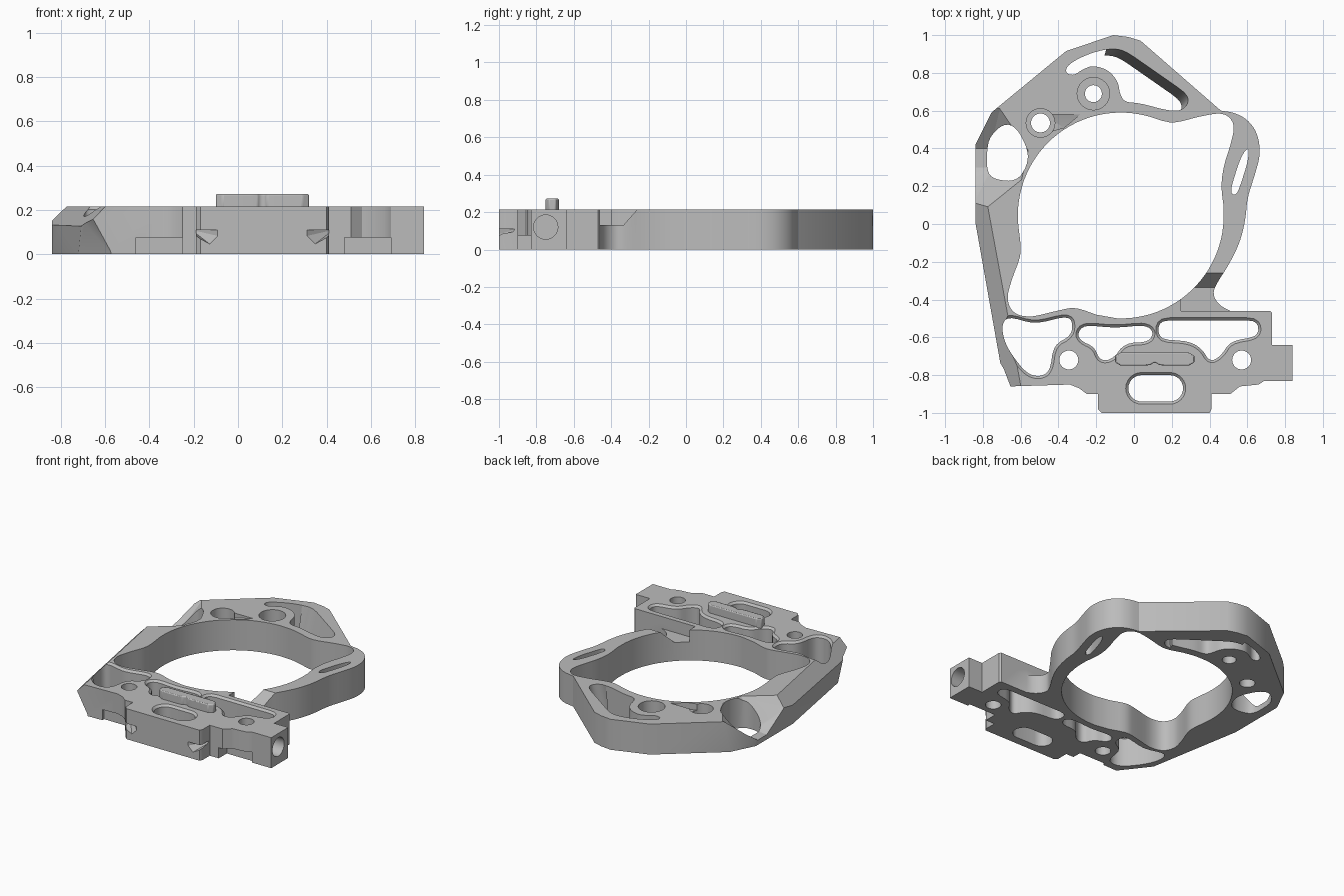
import bpy, bmesh
from math import sin, cos, radians, pi
from mathutils import Vector, Matrix

old = bpy.data.objects.get("Cube")
if old:
    bpy.data.objects.remove(old, do_unlink=True)

TOP = .215
grey = bpy.data.materials.new("machined grey")
grey.use_nodes = True
grey.diffuse_color = (.5, .5, .5, 1)
grey.node_tree.nodes["Principled BSDF"].inputs["Base Color"].default_value = (.5, .5, .5, 1)


def make_object(name, bm):
    bmesh.ops.recalc_face_normals(bm, faces=bm.faces)
    mesh = bpy.data.meshes.new(name)
    bm.to_mesh(mesh)
    bm.free()
    mesh.materials.append(grey)
    obj = bpy.data.objects.new(name, mesh)
    bpy.context.collection.objects.link(obj)
    return obj


def soften(points, closed=True, rounds=2):
    """Round the corners of a polyline by repeated corner cutting."""
    pts = [Vector(p) for p in points]
    for _ in range(rounds):
        out = []
        for i in range(len(pts) if closed else len(pts) - 1):
            a, b = pts[i], pts[(i + 1) % len(pts)]
            step = (b - a) * min(.25, .03 / max((b - a).length, .001))
            out += [a + step, b - step]
        pts = out if closed else [pts[0]] + out[1:-1] + [pts[-1]]
    return pts


def arc(cx, cy, r, start, end, count):
    return [Vector((cx + r * cos(radians(start + (end - start) * i / count)),
                    cy + r * sin(radians(start + (end - start) * i / count))))
            for i in range(count + 1)]


def offset(pts, dist):
    """Move a closed outline outwards."""
    n = len(pts)
    area = sum(pts[i - 1].cross(pts[i]) for i in range(n))
    sign = 1 if area > 0 else -1
    out = []
    for i in range(n):
        t = (pts[(i + 1) % n] - pts[i - 1]).normalized()
        out.append(pts[i] + Vector((t.y, -t.x)) * dist * sign)
    return out


def loft(name, low, high, z0, z1):
    bm = bmesh.new()
    a = [bm.verts.new((p[0], p[1], z0)) for p in low]
    b = [bm.verts.new((p[0], p[1], z1)) for p in high]
    n = len(a)
    bm.faces.new(a[::-1])
    bm.faces.new(b)
    for i in range(n):
        j = (i + 1) % n
        bm.faces.new((a[i], a[j], b[j], b[i]))
    return make_object(name, bm)


def hull(name, points):
    bm = bmesh.new()
    for p in points:
        bm.verts.new(p)
    res = bmesh.ops.convex_hull(bm, input=bm.verts)
    loose = [v for v in bm.verts if not v.link_faces]
    bmesh.ops.delete(bm, geom=loose, context='VERTS')
    return make_object(name, bm)


def box(name, x0, x1, y0, y1, z0, z1):
    return hull(name, [(x, y, z) for x in (x0, x1) for y in (y0, y1) for z in (z0, z1)])


def cut(cutter):
    mod = frame.modifiers.new("cut", 'BOOLEAN')
    mod.operation = 'DIFFERENCE'
    mod.solver = 'EXACT'
    mod.object = cutter
    cutter.hide_render = True
    bpy.context.view_layer.objects.active = frame
    bpy.ops.object.modifier_apply(modifier=mod.name)
    bpy.data.objects.remove(cutter, do_unlink=True)


def pocket(pts, rim=True):
    """Through pocket with a chamfered upper rim."""
    cut(loft("pocket_cutter", pts, pts, -.1, .4))
    if rim:
        cut(loft("rim_cutter", pts, offset(pts, .03), TOP - .014, TOP + .016))


def bore(x, y, r, z0=-.1):
    ring = arc(x, y, r, 0, 360, 32)[:-1]
    cut(loft("bore_cutter", ring, ring, z0, .4))


# Frame outline: stepped front bar, flowing right arm, faceted back and left
front = [(-.66, -.86), (-.34, -.85), (-.29, -.87), (-.25, -.9), (-.19, -.9), (-.19, -.98),
         (-.17, -1), (.4, -1), (.41, -.98), (.41, -.9), (.51, -.9), (.56, -.86), (.66, -.85),
         (.69, -.83), (.84, -.83), (.84, -.64), (.73, -.64), (.73, -.47), (.72, -.46)]
arm = soften([(.51, -.46), (.45, -.43), (.415, -.37), (.44, -.31), (.5, -.22), (.56, -.1),
              (.59, .02), (.6, .14), (.64, .26), (.67, .37), (.655, .48), (.6, .555),
              (.53, .59), (.46, .6)], closed=False)
back = [(.035, .97), (-.03, .99), (-.11, 1), (-.36, .915), (-.755, .59), (-.84, .42),
        (-.84, .01), (-.7, -.78)]
outline = front + arm + back
frame = loft("frame", outline, outline, 0, TOP)

# Large opening: circle with two lobes
lobe_right = [(.475, .09), (.46, .2), (.475, .31), (.515, .43), (.535, .53), (.48, .59),
              (.37, .575), (.2, .53), (.09, .566)]
lobe_left = [(-.607, -.05), (-.595, -.16), (-.65, -.3), (-.675, -.4), (-.64, -.475),
             (-.55, -.495), (-.39, -.455), (-.31, -.44), (-.2, -.48)]
opening = (soften(lobe_right, False) + arc(-.07, .045, .545, 75, 188, 28)
           + soften(lobe_left, False) + arc(-.07, .045, .545, 268, 358, 24))
cut(loft("opening_cutter", opening, opening, -.1, .4))

# Bar pockets
pocket(soften([(-.7, -.53), (-.665, -.49), (-.525, -.53), (-.365, -.49), (-.325, -.51),
               (-.33, -.59), (-.425, -.64), (-.445, -.78), (-.5, -.81), (-.57, -.79),
               (-.65, -.69), (-.69, -.61)]))
pocket(soften([(-.3, -.58), (-.265, -.535), (-.1, -.55), (.06, -.535), (.105, -.57), (.08, -.625),
               (-.05, -.63), (-.11, -.715), (-.18, -.725), (-.21, -.65), (-.28, -.62)]))
pocket(soften([(.13, -.51), (.655, -.51), (.66, -.595), (.51, -.62), (.46, -.7), (.4, -.73),
               (.36, -.66), (.29, -.62), (.13, -.61)]))
# Front slot
pocket(arc(.04, -.87, .07, 90, 270, 12) + arc(.19, -.87, .07, -90, 90, 12))

# Back window around the boss, with a leaning outer wall
window = soften([(-.365, .8), (-.35, .845), (-.245, .9), (-.13, .93), (-.05, .92), (.28, .69),
                 (.29, .64), (.25, .6), (.18, .6), (.03, .64), (-.05, .645), (-.075, .69),
                 (-.085, .755), (-.135, .815), (-.215, .84), (-.27, .82), (-.32, .785)])
lean = [p - Vector((.035, .035)) if p.x + p.y > .8 else p for p in window]
cut(loft("window_cutter", lean, window, -.001, TOP + .001))

# Right arm slot and left window
pocket(soften([(.595, .4), (.61, .39), (.6, .32), (.55, .165), (.525, .15), (.51, .18),
               (.56, .34)]), rim=False)
pocket(soften([(-.775, .45), (-.69, .535), (-.62, .51), (-.56, .39), (-.565, .31),
               (-.62, .225), (-.74, .235), (-.78, .28)]), rim=False)

# Bores and counterbores
for x, y, r, z in ((-.345, -.72, .05, -.1), (.57, -.72, .05, -.1), (-.215, .69, .045, -.1),
                   (-.215, .69, .086, .13), (-.495, .535, .05, -.1), (-.495, .535, .076, .1)):
    bore(x, y, r, z)
# Shallow tapering groove beside the left bore
cut(hull("groove_cutter", [(-.48, .58, .17), (-.37, .51, .17), (-.48, .48, .17),
                           (-.48, .58, .25), (-.285, .58, TOP), (-.285, .58, .25),
                           (-.37, .51, .25), (-.48, .48, .25)]))

# Lowered neck between ring and bar, with a ramp
cut(hull("neck_cutter", [(x, y, z) for x in (.25, .6) for y, z in
                         ((-.46, .13), (-.335, .13), (-.26, TOP), (-.26, .3), (-.46, .3))]))

# Left edge chamfer
start, end = Vector((-.84, .45, TOP)), Vector((-.56, -1.07, TOP))
outward = Vector((-.98, -.18, 0))
cut(hull("chamfer_cutter", [p + d for p in (start, end) for d in
                            (Vector((0, 0, 0)), Vector((0, 0, .1)),
                             outward * .2 - Vector((0, 0, .207)),
                             outward * .2 + Vector((0, 0, .1)))]))
# Undercut front left corner
cut(hull("corner_cutter", [(-.65, -.88, .17), (-.55, -.88, -.01), (-.72, -.74, .17),
                           (-.72, -.66, -.01), (-.8, -.95, -.01), (-.8, -.95, .17)]))
# Valley across the left window
valley = [(-.595, .235), (-.9, -.01), (-.56, .39), (-.71, .61), (-.9, .66)]
cut(hull("valley_cutter", [(x, y, z) for x, y in valley for z in (TOP, .3)]
         + [(-.9, .3, .03), (-.9, .4, .03), (-.76, .3, .04), (-.76, .4, .04)]))

# Front corner notches and undercuts below the front ledges
for mid, side in ((-.19, 1), (.41, -1)):
    cut(hull("notch_cutter", [(mid - side * .02, -1.01, .11), (mid - side * .02, -.9, .11),
                              (mid + side * .11, -1.01, .11), (mid + side * .11, -1.01, .08),
                              (mid + side * .07, -1.01, .04), (mid - side * .02, -1.01, .09)]))
cut(box("undercut_left", -.46, -.25, -.95, -.835, -.1, .075))
cut(box("undercut_right", .48, .69, -.95, -.81, -.1, .075))

# Side bore in the right end
bm = bmesh.new()
bmesh.ops.create_cone(bm, cap_ends=True, segments=32, radius1=.065, radius2=.065, depth=.3,
                      matrix=Matrix.Translation((.87, -.75, .12)) @ Matrix.Rotation(pi / 2, 4, 'Y'))
cut(make_object("side_bore_cutter", bm))

# Raised key on the bar, with a small central notch
key = soften([(-.1, -.75), (.085, -.75), (.1, -.735), (.12, -.735), (.135, -.75), (.32, -.75),
              (.32, -.68), (-.1, -.68)], rounds=1)
raised_key = loft("raised_key", key, key, .2, .272)
bevel = raised_key.modifiers.new("bevel", 'BEVEL')
bevel.width = .006
bevel.segments = 2

# Smooth curved walls, keep machined edges sharp
for obj in (frame, raised_key):
    bpy.ops.object.select_all(action='DESELECT')
    obj.select_set(True)
    bpy.context.view_layer.objects.active = obj
    bpy.ops.object.shade_smooth_by_angle(angle=radians(28))
